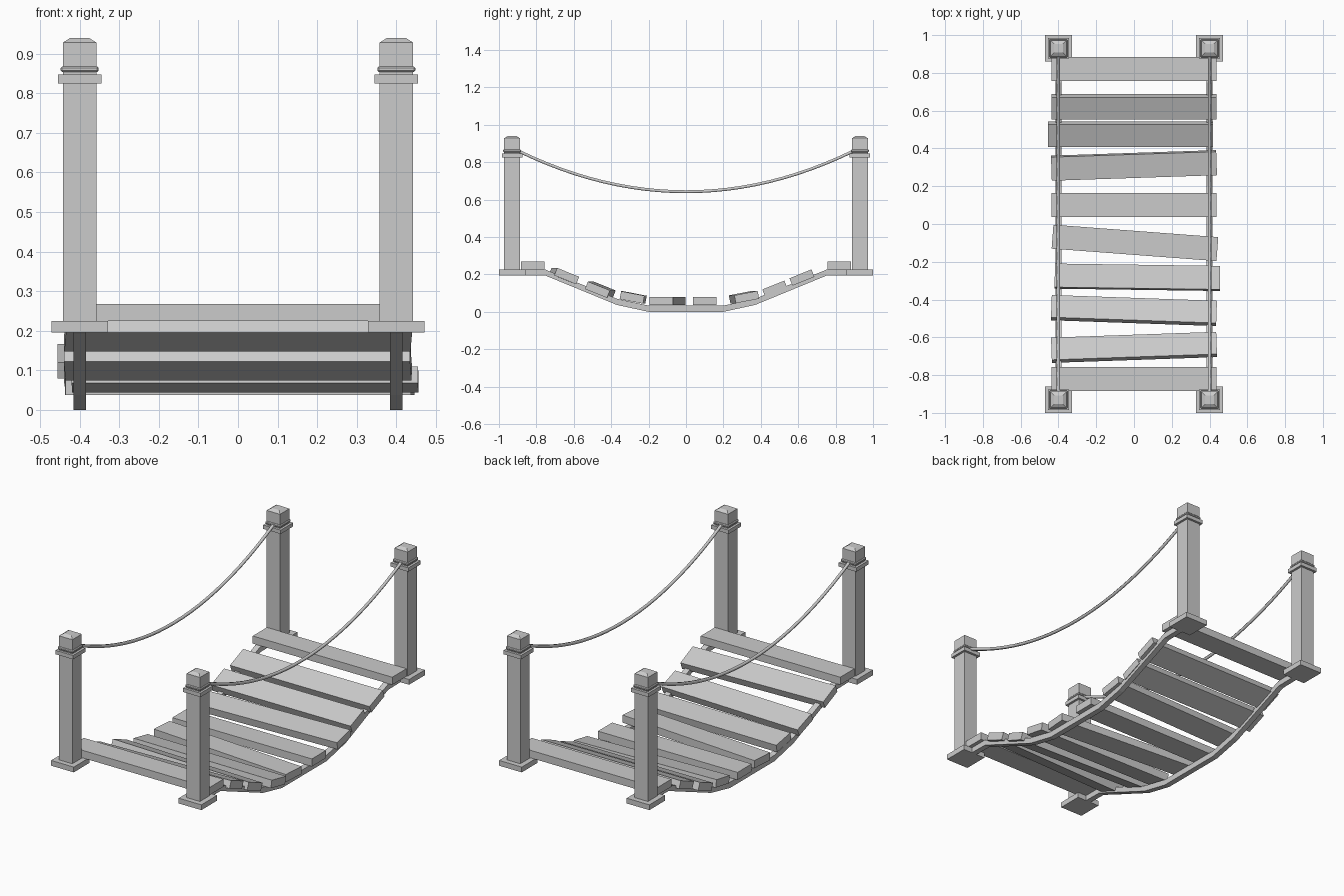
import bpy
import bmesh
from math import radians
from mathutils import Matrix, Vector

if "Cube" in bpy.data.objects:
    bpy.data.objects.remove(bpy.data.objects["Cube"])

grey = bpy.data.materials.new("plain grey")
grey.use_nodes = True
colour = (0.6, 0.6, 0.6, 1)
grey.diffuse_color = colour
grey.node_tree.nodes["Principled BSDF"].inputs["Base Color"].default_value = colour


def finish(name, bm):
    bmesh.ops.recalc_face_normals(bm, faces=bm.faces)
    mesh = bpy.data.meshes.new(name)
    bm.to_mesh(mesh)
    bm.free()
    mesh.materials.append(grey)
    obj = bpy.data.objects.new(name, mesh)
    bpy.context.collection.objects.link(obj)
    return obj


def add_box(bm, centre, size, turn=Matrix()):
    matrix = Matrix.Translation(centre) @ turn @ Matrix.Diagonal((*size, 1))
    return bmesh.ops.create_cube(bm, size=1, matrix=matrix)["verts"]


def add_block(bm, x, y, half, low, high):
    return add_box(bm, (x, y, (low + high) / 2), (2 * half, 2 * half, high - low))


# Corner posts: foot, shaft, two collars and a chamfered cap
def make_post(name, x, y):
    bm = bmesh.new()
    add_block(bm, x, y, 0.071, 0.195, 0.225)
    add_block(bm, x, y, 0.042, 0.225, 0.928)
    add_block(bm, x, y, 0.055, 0.825, 0.847)
    collar = add_block(bm, x, y, 0.048, 0.853, 0.868)
    edges = {e for v in collar for e in v.link_edges}
    bmesh.ops.bevel(bm, geom=list(edges), offset=0.004, segments=1, affect='EDGES')
    cap = add_block(bm, x, y, 0.042, 0.928, 0.94)
    for v in cap:
        if v.co.z > 0.935:
            v.co.x = x + (v.co.x - x) * 0.55
            v.co.y = y + (v.co.y - y) * 0.55
    finish(name, bm)


# Side beams: bent profile extruded across the width
def make_beam(name, x):
    half = [(0.2, 0.0), (0.37, 0.037), (0.75, 0.193), (0.88, 0.195)]
    under = [(-y, z) for y, z in reversed(half)] + half
    outline = under + [(y, z + 0.033) for y, z in reversed(under)]
    # Keep the raised ends level with the post feet
    outline = [(y, min(z, 0.225)) for y, z in outline]
    bm = bmesh.new()
    face = bm.faces.new([bm.verts.new((x - 0.016, y, z)) for y, z in outline])
    new = bmesh.ops.extrude_face_region(bm, geom=[face])["geom"]
    for v in new:
        if isinstance(v, bmesh.types.BMVert):
            v.co.x += 0.032
    finish(name, bm)


# Sagging hand ropes
def make_rope(name, x):
    curve = bpy.data.curves.new(name, 'CURVE')
    curve.dimensions = '3D'
    curve.bevel_depth = 0.009
    curve.bevel_resolution = 1
    curve.use_fill_caps = True
    steps = 24
    spline = curve.splines.new('POLY')
    spline.points.add(steps)
    for i, point in enumerate(spline.points):
        t = 2 * i / steps - 1
        point.co = (x, 0.89 * t, 0.642 + 0.215 * t * t, 1)
    rope = bpy.data.objects.new(name, curve)
    bpy.context.collection.objects.link(rope)
    curve.materials.append(grey)


for side, x in (("right", -0.4), ("left", 0.4)):
    make_beam(side + "_beam", x)
    make_rope(side + "_hand_rope", x)
    for end, y in (("front", -0.93), ("back", 0.93)):
        make_post(f"{end}_{side}_post", x, y)

# Deck planks: x shift, y, top height, slope and yaw in degrees
planks = [
    (0, -0.82, 0.268, 0, 0),
    (0, -0.645, 0.211, -22, 2),
    (0, -0.45, 0.138, -22, -2),
    (0.018, -0.278, 0.098, -11, -0.8),
    (0.005, -0.1, 0.08, 0, -4.3),
    (0, 0.1, 0.08, 0, 0),
    (0, 0.306, 0.1, 11, 1.9),
    (-0.018, 0.467, 0.143, 22, 0),
    (0, 0.612, 0.203, 22, 0),
    (0, 0.82, 0.268, 0, 0),
]
for number, (x, y, top, slope, yaw) in enumerate(planks, 1):
    turn = Matrix.Rotation(radians(yaw), 4, 'Z') @ Matrix.Rotation(radians(slope), 4, 'X')
    centre = Vector((x, y, top)) - turn @ Vector((0, 0, 0.0215))
    bm = bmesh.new()
    add_box(bm, centre, (0.875, 0.127, 0.043), turn)
    finish(f"plank_{number}", bm)
